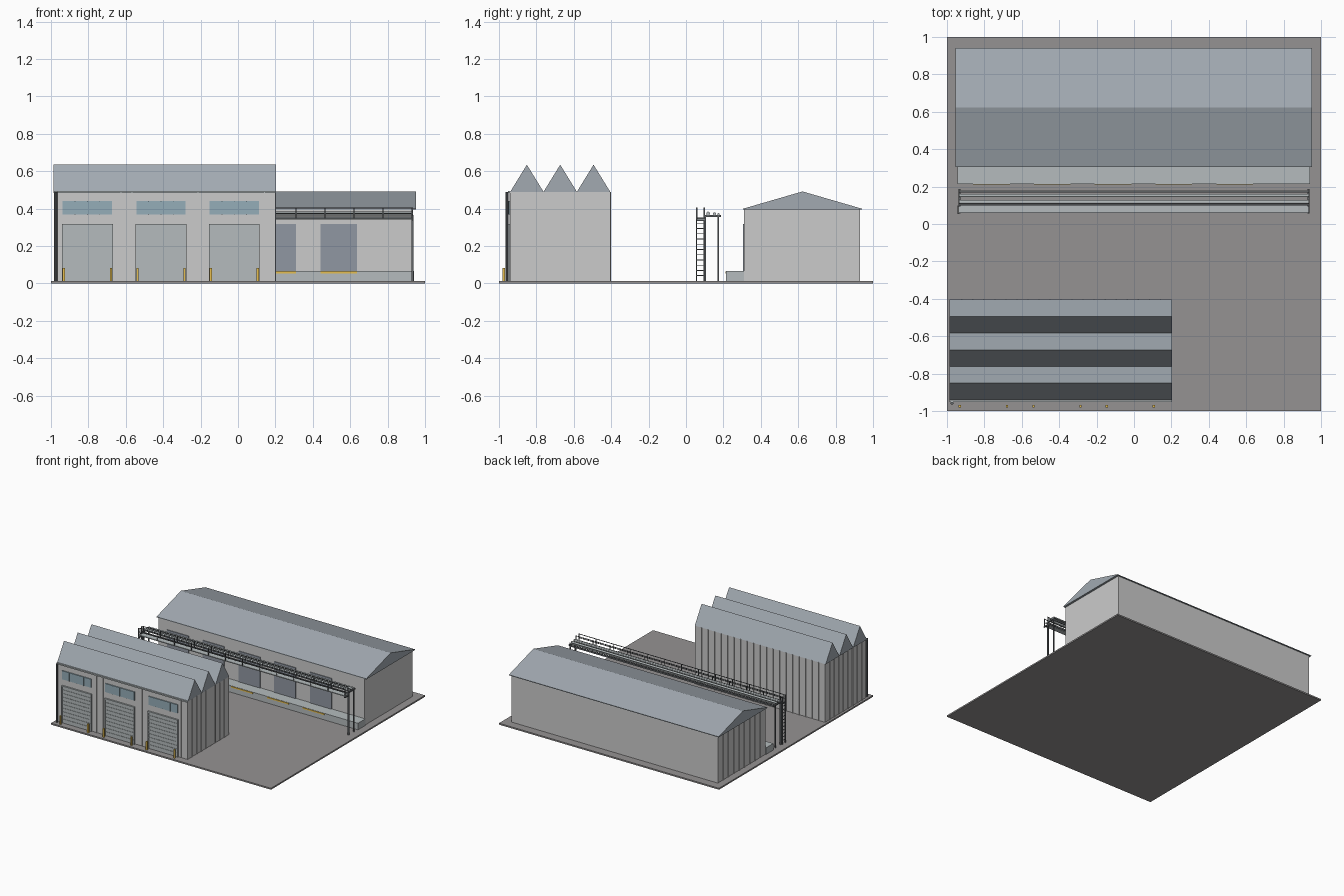
import bpy, bmesh, math
from mathutils import Vector

if "Cube" in bpy.data.objects:
    bpy.data.objects.remove(bpy.data.objects["Cube"])


def material(name, r, g, b):
    m = bpy.data.materials.new(name)
    m.diffuse_color = (r, g, b, 1)
    m.use_nodes = True
    m.node_tree.nodes["Principled BSDF"].inputs["Base Color"].default_value = m.diffuse_color
    return m


ROOF = material("roof_metal", 0.36, 0.40, 0.44)
GLASS = material("window_glass", 0.30, 0.42, 0.48)
YELLOW = material("safety_yellow", 0.80, 0.52, 0.08)
STEEL = material("dark_steel", 0.12, 0.13, 0.14)
DOOR = material("shutter_metal", 0.46, 0.50, 0.51)
DARKDOOR = material("loading_door", 0.28, 0.31, 0.36)
WALL = material("wall_panel", 0.56, 0.57, 0.59)
YARD = material("yard_concrete", 0.30, 0.29, 0.29)


def finish(name, bm, mat):
    bmesh.ops.recalc_face_normals(bm, faces=bm.faces)
    me = bpy.data.meshes.new(name)
    bm.to_mesh(me)
    bm.free()
    me.materials.append(mat)
    ob = bpy.data.objects.new(name, me)
    bpy.context.collection.objects.link(ob)
    return ob


def boxes(name, items, mat):
    """Boxes given as (x0, x1, y0, y1, z0, z1), joined in one object."""
    bm = bmesh.new()
    for x0, x1, y0, y1, z0, z1 in items:
        vs = bmesh.ops.create_cube(bm, size=1)["verts"]
        bmesh.ops.scale(bm, vec=(x1 - x0, y1 - y0, z1 - z0), verts=vs)
        bmesh.ops.translate(bm, vec=((x0 + x1) / 2, (y0 + y1) / 2, (z0 + z1) / 2), verts=vs)
    return finish(name, bm, mat)


def extrude_x(name, profile, x0, x1, mat):
    """Solid from a (y, z) profile swept along x."""
    bm = bmesh.new()
    f = bm.faces.new([bm.verts.new((x0, y, z)) for y, z in profile])
    ext = bmesh.ops.extrude_face_region(bm, geom=[f])["geom"]
    bmesh.ops.translate(bm, vec=(x1 - x0, 0, 0),
                        verts=[v for v in ext if isinstance(v, bmesh.types.BMVert)])
    return finish(name, bm, mat)


def pipe(name, a, b, r, mat, sides=10):
    a, b = Vector(a), Vector(b)
    bpy.ops.mesh.primitive_cylinder_add(vertices=sides, radius=r, depth=(b - a).length,
                                        location=(a + b) / 2)
    ob = bpy.context.object
    ob.name = name
    ob.rotation_euler = (b - a).to_track_quat('Z', 'Y').to_euler()
    ob.data.materials.append(mat)
    bpy.ops.object.shade_smooth_by_angle()


G = 0.012
boxes("yard_slab", [(-1, 1, -1, 1, 0, G)], YARD)

# Sawtooth workshop
AX0, AX1, AY0, AY1, AH = -0.98, 0.2, -0.94, -0.405, 0.49
boxes("workshop_walls", [(AX0, AX1, AY0, AY1, G, AH)], WALL)
step = (AY1 - AY0) / 3
for i in range(3):
    y = AY0 + i * step
    extrude_x(f"workshop_roof_{i}", [(y, AH), (y + step, AH), (y + step / 2, 0.635)],
              AX0 - 0.006, AX1 + 0.004, ROOF)
boxes("workshop_gutter", [(AX0 - 0.006, AX1 + 0.004, -0.951, AY0, 0.483, 0.494)], DOOR)

# Wall ribs on every side of the workshop
bays = [-0.805, -0.412, -0.02]
ribs = []
for i in range(1, 20):
    x = AX0 + i * (AX1 - AX0) / 20
    ribs.append((x - 0.003, x + 0.003, AY1, AY1 + 0.005, G, AH))
    if all(abs(x - b) > 0.145 for b in bays):
        ribs.append((x - 0.003, x + 0.003, AY0 - 0.004, AY0, G, AH))
for i in range(1, 9):
    y = AY0 + i * (AY1 - AY0) / 9
    ribs.append((AX0 - 0.005, AX0, y - 0.003, y + 0.003, G, AH))
    ribs.append((AX1, AX1 + 0.004, y - 0.003, y + 0.003, G, AH))
boxes("workshop_wall_ribs", ribs, WALL)

# Shutters, windows and bollards, one set per bay
for i, c in enumerate(bays):
    boxes(f"shutter_{i}", [(c - 0.13, c + 0.13, -0.946, AY0, G, 0.31)]
          + [(c - 0.13, c + 0.13, -0.949, -0.945, G + 0.03 * k, G + 0.03 * k + 0.004)
             for k in range(1, 10)], DOOR)
    boxes(f"shutter_frame_{i}", [(c - 0.136, c - 0.128, -0.953, AY0, G, 0.318),
                                 (c + 0.128, c + 0.136, -0.953, AY0, G, 0.318),
                                 (c - 0.128, c + 0.128, -0.953, AY0, 0.308, 0.318)], DOOR)
    boxes(f"window_{i}", [(c - 0.132, c + 0.132, -0.948, AY0, 0.37, 0.44)], GLASS)
    boxes(f"window_bars_{i}", [(c + k - 0.002, c + k + 0.002, -0.95, AY0, 0.37, 0.44)
                               for k in (-0.066, 0, 0.066)], GLASS)
    for s in (-1, 1):
        x = c + s * 0.126
        boxes(f"bollard_{i}_{s}", [(x - 0.006, x + 0.006, -0.981, -0.969, G, 0.082)], YELLOW)
pipe("downpipe", (-0.973, -0.958, G), (-0.973, -0.958, 0.49), 0.008, STEEL)

# Long warehouse
boxes("warehouse_walls", [(-0.94, 0.935, 0.31, 0.93, G, 0.4)], WALL)
extrude_x("warehouse_roof", [(0.306, 0.395), (0.306, 0.4), (0.623, 0.492), (0.94, 0.4), (0.94, 0.395)],
          -0.955, 0.952, ROOF)
boxes("warehouse_end_ribs", [(-0.945, -0.94, 0.31 + k * 0.0689 - 0.003, 0.31 + k * 0.0689 + 0.003, G, 0.4)
                             for k in range(1, 9)], WALL)
boxes("loading_dock", [(-0.945, 0.94, 0.215, 0.31, G, 0.066)], DOOR)
for i in range(5):
    c = 0.538 - i * 0.325
    boxes(f"loading_door_{i}", [(c - 0.098, c + 0.098, 0.304, 0.31, 0.066, 0.318)], DARKDOOR)
    boxes(f"dock_edge_{i}", [(c - 0.098, c + 0.098, 0.21, 0.215, 0.053, 0.064)], YELLOW)

# Pipe rack: end frames, pipes and walkway
for s in (-1, 1):
    x = s * 0.932
    boxes(f"rack_frame_{s}", [(x - 0.005, x + 0.005, y - 0.004, y + 0.004, G, 0.36) for y in (0.104, 0.172)]
          + [(x - 0.005, x + 0.005, 0.094, 0.186, 0.355, 0.365),
             (x - 0.005, x + 0.005, 0.055, 0.104, 0.333, 0.342)], STEEL)
boxes("rack_beams", [(-0.935, 0.935, y - 0.004, y + 0.004, 0.345, 0.358) for y in (0.104, 0.172)], STEEL)
pipe("pipe_large", (-0.935, 0.118, 0.374), (0.935, 0.118, 0.374), 0.010, DOOR, 12)
pipe("pipe_medium", (-0.935, 0.152, 0.373), (0.935, 0.152, 0.373), 0.008, DOOR, 12)
pipe("pipe_small", (-0.935, 0.174, 0.370), (0.935, 0.174, 0.370), 0.006, DOOR, 12)
boxes("walkway_deck", [(-0.935, 0.93, 0.06, 0.102, 0.341, 0.348)], DOOR)
rail = []
for y in (0.06, 0.1):
    rail += [(-0.935, 0.935, y - 0.002, y + 0.002, z, z + 0.004) for z in (0.372, 0.403)]
    rail += [(-0.93 + k * 0.155 - 0.002, -0.93 + k * 0.155 + 0.002, y - 0.002, y + 0.002, 0.345, 0.405)
             for k in range(13)]
boxes("walkway_rails", rail, STEEL)

# Access ladder at the left end
boxes("ladder", [(-0.945, -0.939, y - 0.003, y + 0.003, G, 0.405) for y in (0.057, 0.096)]
      + [(-0.944, -0.940, 0.057, 0.096, 0.04 + 0.028 * k, 0.044 + 0.028 * k) for k in range(12)], STEEL)
